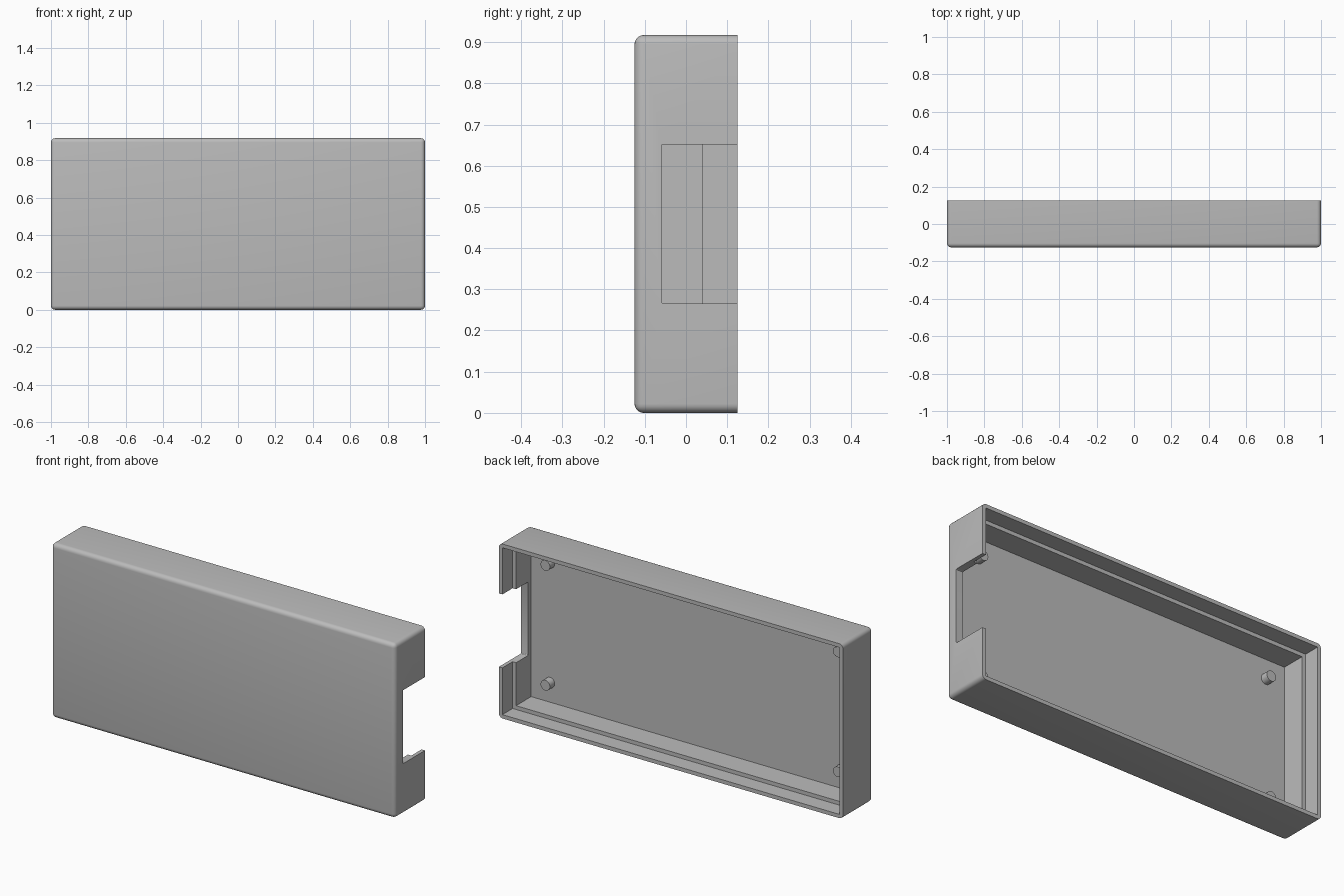
import bpy, bmesh, math
from mathutils import Vector

if "Cube" in bpy.data.objects:
    bpy.data.objects.remove(bpy.data.objects["Cube"], do_unlink=True)

W, D, H = 2.0, 0.25, 0.917      # overall size
BACK = D / 2
LIP, WALL = 0.02, 0.04          # thin rim and full wall thickness
LEDGE_Y = 0.04
FLOOR_Y = -BACK + WALL

grey = bpy.data.materials.new("light grey plastic")
grey.use_nodes = True
grey.diffuse_color = (0.5, 0.5, 0.5, 1)
grey.node_tree.nodes["Principled BSDF"].inputs["Base Color"].default_value = (0.5, 0.5, 0.5, 1)


def make_box(name, low, high, radius=0.0, segments=5, pick=None):
    """Box between two corners, with the picked edges rounded."""
    low, high = Vector(low), Vector(high)
    bm = bmesh.new()
    bmesh.ops.create_cube(bm, size=1)
    for v in bm.verts:
        v.co = (low + high) / 2 + v.co * (high - low)
    if radius:
        edges = [e for e in bm.edges if pick(e)]
        bmesh.ops.bevel(bm, geom=edges, offset=radius, segments=segments,
                        profile=0.5, affect='EDGES')
    mesh = bpy.data.meshes.new(name)
    bm.to_mesh(mesh)
    bm.free()
    mesh.materials.append(grey)
    obj = bpy.data.objects.new(name, mesh)
    bpy.context.collection.objects.link(obj)
    return obj


def activate(obj):
    bpy.ops.object.select_all(action='DESELECT')
    obj.select_set(True)
    bpy.context.view_layer.objects.active = obj


def cut(target, cutter):
    """Subtract the cutter from the target, then discard it."""
    cutter.hide_render = True
    mod = target.modifiers.new("cut", 'BOOLEAN')
    mod.operation = 'DIFFERENCE'
    mod.solver = 'EXACT'
    mod.object = cutter
    activate(target)
    bpy.ops.object.modifier_apply(modifier=mod.name)
    bpy.data.objects.remove(cutter, do_unlink=True)


# Outer shell: rounded everywhere except around the open back
shell = make_box("case_shell", (-W / 2, -BACK, 0), (W / 2, BACK, H), 0.022, 5,
                 lambda e: any(v.co.y < 0 for v in e.verts))

# Main cavity, then the wider recess that leaves a ledge and a thin lip
for inset, start in ((WALL, FLOOR_Y), (LIP, LEDGE_Y)):
    cut(shell, make_box("cavity_cutter", (-W / 2 + inset, start, inset),
                        (W / 2 - inset, BACK + 0.1, H - inset)))

# Connector notch in one end wall, open to the back
cut(shell, make_box("notch_cutter", (W / 2 - 0.1, -0.06, 0.266), (W / 2 + 0.1, BACK + 0.1, 0.652),
                    0.005, 3, lambda e: all(v.co.y < 0 for v in e.verts)
                    and abs(e.verts[0].co.x - e.verts[1].co.x) > 0.1))
activate(shell)
bpy.ops.object.shade_smooth_by_angle(angle=math.radians(30))

# Four locating pins standing on the floor
PIN_LENGTH, SUNK = 0.04, 0.01
for side, sx in (("left", 1), ("right", -1)):
    for level, sz in (("upper", 1), ("lower", -1)):
        y = FLOOR_Y + (PIN_LENGTH - SUNK) / 2
        bpy.ops.mesh.primitive_cylinder_add(
            vertices=32, radius=0.027, depth=PIN_LENGTH + SUNK,
            location=(sx * 0.85, y, H / 2 + sz * 0.315),
            rotation=(math.pi / 2, 0, 0))
        pin = bpy.context.object
        pin.name = f"{level}_{side}_pin"
        pin.data.materials.append(grey)
        bpy.ops.object.shade_smooth_by_angle(angle=math.radians(30))
